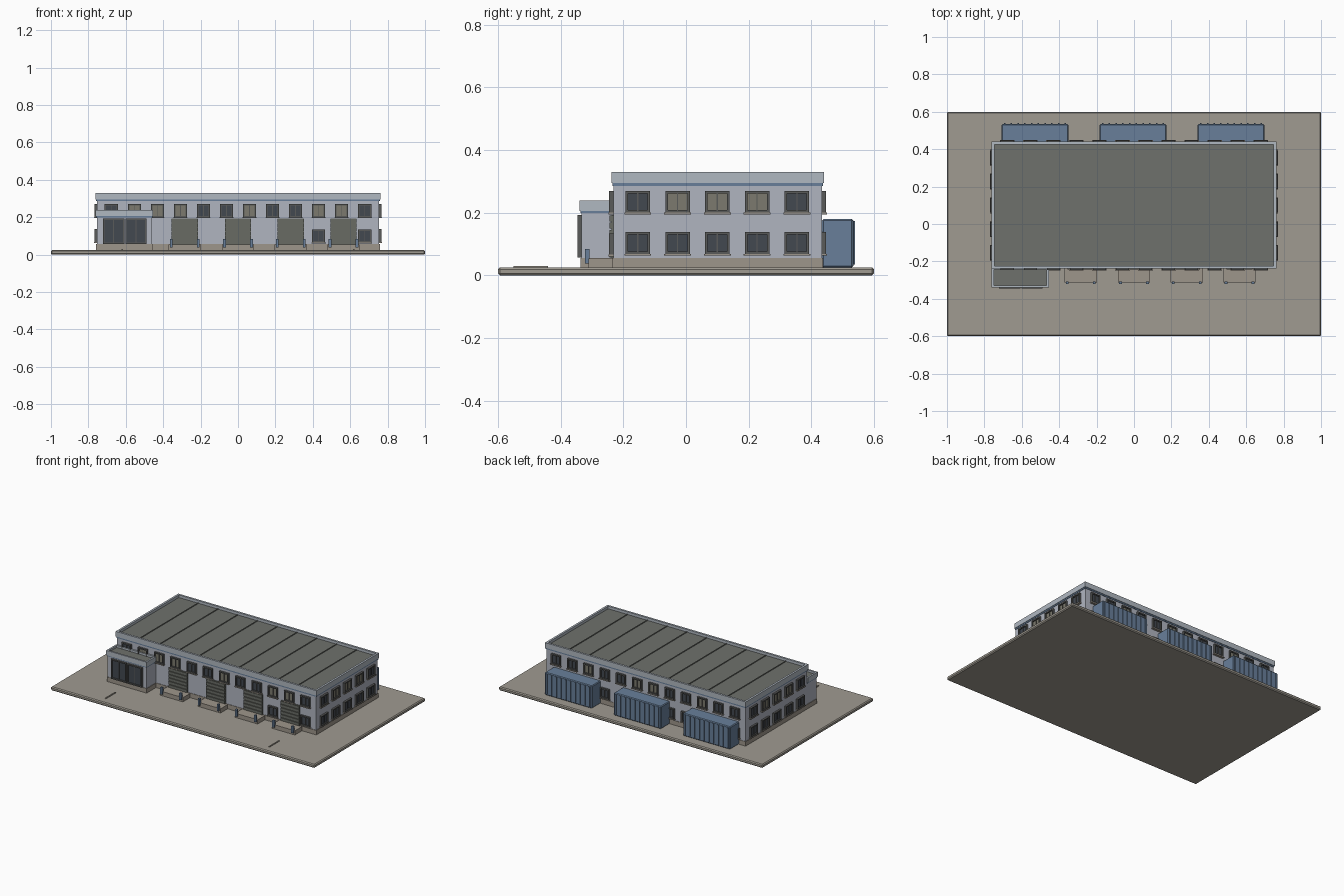
import bpy, bmesh
from mathutils import Matrix, Vector

if "Cube" in bpy.data.objects:
    bpy.data.objects.remove(bpy.data.objects["Cube"])

COLOURS = {  # sRGB 0-255
    "paving": (160, 155, 145), "wall": (176, 181, 192), "parapet_grey": (176, 184, 193),
    "plinth_stone": (158, 150, 139), "roof_grey": (110, 113, 108), "blue_metal": (104, 127, 154),
    "frame_dark": (90, 91, 90), "glass_dark": (66, 72, 80), "glass_blind": (124, 122, 110),
    "door_grey": (104, 107, 100),
}

def lin(c):
    c /= 255
    return c / 12.92 if c <= 0.04045 else ((c + 0.055) / 1.055) ** 2.4

MATS = {}
for n, rgb in COLOURS.items():
    m = bpy.data.materials.new(n)
    m.diffuse_color = (*[lin(c) for c in rgb], 1)
    m.use_nodes = True
    m.node_tree.nodes["Principled BSDF"].inputs["Base Color"].default_value = m.diffuse_color
    MATS[n] = m

parts = {}

def box(part, mat, x0, x1, y0, y1, z0, z1):
    """Add a box to the named part (each part is one object of one colour)."""
    bm = parts.setdefault((part, mat), bmesh.new())
    size = Vector((abs(x1 - x0), abs(y1 - y0), z1 - z0))
    mid = Vector(((x0 + x1) / 2, (y0 + y1) / 2, (z0 + z1) / 2))
    bmesh.ops.create_cube(bm, size=1, matrix=Matrix.Translation(mid) @ Matrix.Diagonal((*size, 1)))

X, Y0, Y1 = 0.755, -0.232, 0.434      # main wall planes
ANNEX_Y = -0.333

def wall_box(side, part, mat, u0, u1, d0, d1, z0, z1):
    """Box on a wall: u runs along the wall, d points outward."""
    if side == "front":
        box(part, mat, u0, u1, Y0 - d0, Y0 - d1, z0, z1)
    elif side == "annex":
        box(part, mat, u0, u1, ANNEX_Y - d0, ANNEX_Y - d1, z0, z1)
    elif side == "back":
        box(part, mat, u0, u1, Y1 + d0, Y1 + d1, z0, z1)
    elif side == "right":
        box(part, mat, X + d0, X + d1, u0, u1, z0, z1)
    else:
        box(part, mat, -X - d0, -X - d1, u0, u1, z0, z1)

def window(side, u, z, w, h, blind=False, sill=True):
    a, b, lo, hi, f = u - w / 2, u + w / 2, z - h / 2, z + h / 2, 0.008
    p = side + "_window_frames"
    for s, e in ((a, a + f), (b - f, b)):
        wall_box(side, p, "frame_dark", s, e, -0.002, 0.013, lo, hi)
    for s, e in ((lo, lo + f), (hi - f, hi)):
        wall_box(side, p, "frame_dark", a + f, b - f, -0.002, 0.013, s, e)
    wall_box(side, p, "frame_dark", u - 0.002, u + 0.002, 0, 0.009, lo + f, hi - f)
    g = "blind" if blind else "dark"
    wall_box(side, f"{side}_{g}_panes", "glass_" + g, a + f, b - f, -0.002, 0.005, lo + f, hi - f)
    if sill:
        wall_box(side, side + "_sills", "plinth_stone", a - 0.004, b + 0.004, -0.002, 0.016, lo - 0.005, lo)

def rim(part, mat, x0, x1, y0, y1, z0, z1, t):
    """Four-sided parapet ring."""
    box(part, mat, x0, x1, y0, y0 + t, z0, z1)
    box(part, mat, x0, x1, y1 - t, y1, z0, z1)
    box(part, mat, x0, x0 + t, y0 + t, y1 - t, z0, z1)
    box(part, mat, x1 - t, x1, y0 + t, y1 - t, z0, z1)

# paved site and bay lines
box("site_slab", "paving", -1, 1, -0.6, 0.6, 0, 0.025)
for x in (-0.62, 0.62):
    box("bay_lines", "paving", x - 0.004, x + 0.004, -0.55, -0.44, 0.024, 0.03)

# main block
box("main_plinth", "plinth_stone", -X - 0.003, X + 0.003, Y0 - 0.003, Y1 + 0.003, 0.024, 0.056)
box("main_walls", "wall", -X, X, Y0, Y1, 0.056, 0.3)
box("main_blue_band", "blue_metal", -X - 0.003, X + 0.003, Y0 - 0.003, Y1 + 0.003, 0.286, 0.296)
rim("main_parapet", "parapet_grey", -0.761, 0.761, -0.238, 0.44, 0.295, 0.33, 0.014)
box("main_roof", "roof_grey", -0.75, 0.75, -0.227, 0.429, 0.296, 0.312)
for i in range(9):
    x = (i - 4) * 0.15
    box("roof_seams", "roof_grey", x - 0.003, x + 0.003, -0.224, 0.426, 0.311, 0.316)

# entrance annex
box("annex_plinth", "plinth_stone", -0.758, -0.457, ANNEX_Y - 0.003, Y0, 0.024, 0.056)
box("annex_walls", "wall", -0.755, -0.46, ANNEX_Y, Y0, 0.056, 0.21)
box("annex_blue_band", "blue_metal", -0.758, -0.457, ANNEX_Y - 0.003, Y0, 0.199, 0.207)
rim("annex_parapet", "parapet_grey", -0.761, -0.455, -0.34, Y0, 0.206, 0.239, 0.012)
box("annex_roof", "roof_grey", -0.752, -0.463, -0.33, Y0, 0.206, 0.225)
for u in (-0.665, -0.545):
    window("annex", u, 0.125, 0.114, 0.135, sill=False)

# long-side windows
US = [(i - 5.5) * 0.1232 for i in range(12)]
for i, u in enumerate(US):
    window("front", u, 0.235, 0.07, 0.07, i in (1, 2, 3, 6, 9, 10))
    window("back", u, 0.235, 0.07, 0.07, i in (2, 5, 6, 9))
    window("back", u, 0.103, 0.07, 0.07)
for i in (9, 11):
    window("front", US[i], 0.1, 0.07, 0.068)

# short-side windows
for side in ("left", "right"):
    for i in range(5):
        u = 0.1 + (i - 2) * 0.127
        window(side, u, 0.235, 0.078, 0.07, i in (1, 2, 3))
        window(side, u, 0.103, 0.078, 0.07)

# loading docks with roller doors and blue bumper posts
for u in (-0.285, 0.0, 0.282, 0.564):
    wall_box("front", "roller_door_backs", "door_grey", u - 0.07, u + 0.07, -0.002, 0.006, 0.055, 0.193)
    for k in range(6):
        z = 0.057 + k * 0.023
        wall_box("front", "roller_door_slats", "door_grey", u - 0.07, u + 0.07, 0.004, 0.012, z, z + 0.019)
    wall_box("front", "dock_platforms", "plinth_stone", u - 0.086, u + 0.086, -0.002, 0.08, 0.024, 0.054)
    for s in (-1, 1):
        c = u + s * 0.072
        wall_box("front", "dock_posts", "blue_metal", c - 0.007, c + 0.007, 0.076, 0.09, 0.038, 0.085)

# storage containers along the back
for c in (-0.529, -0.005, 0.519):
    box("containers", "blue_metal", c - 0.179, c + 0.179, Y1, 0.534, 0.025, 0.18)
    for k in range(10):
        x = c + (k - 4.5) * 0.036
        box("container_ribs", "blue_metal", x - 0.004, x + 0.004, 0.53, 0.54, 0.035, 0.173)

# turn every part into an object
BEVELS = {"site_slab": 0.006, "containers": 0.005}
for (name, mat), bm in parts.items():
    me = bpy.data.meshes.new(name)
    bm.to_mesh(me)
    bm.free()
    me.materials.append(MATS[mat])
    ob = bpy.data.objects.new(name, me)
    bpy.context.collection.objects.link(ob)
    if name in BEVELS:
        b = ob.modifiers.new("edge_bevel", "BEVEL")
        b.width, b.segments = BEVELS[name], 1
